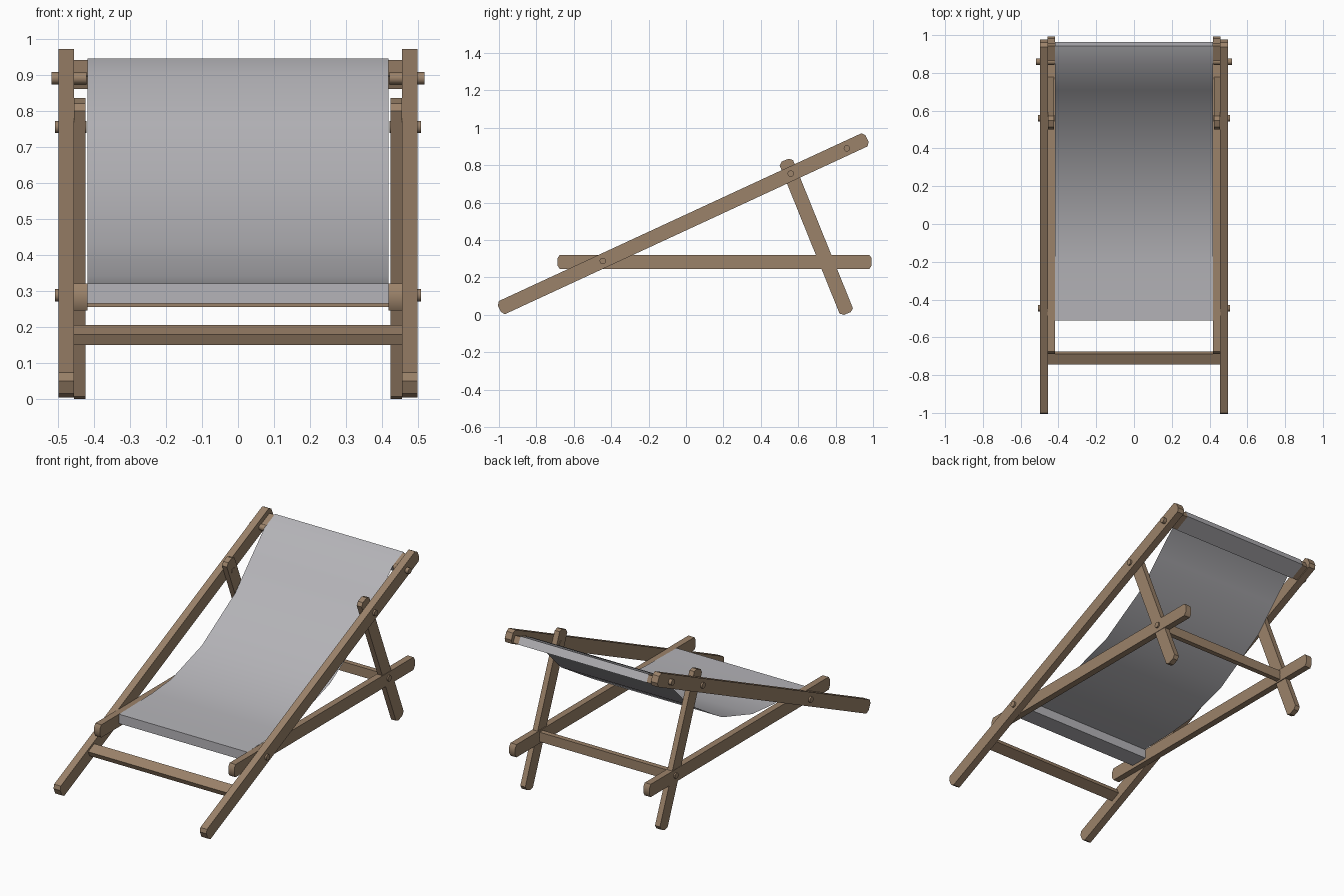
import bpy, bmesh, math
from mathutils import Vector

if "Cube" in bpy.data.objects:
    bpy.data.objects.remove(bpy.data.objects["Cube"])


def material(name, rgb):
    m = bpy.data.materials.new(name)
    m.diffuse_color = (*rgb, 1)
    m.use_nodes = True
    m.node_tree.nodes["Principled BSDF"].inputs["Base Color"].default_value = m.diffuse_color
    return m


WOOD = material("brown wood", (0.33, 0.225, 0.143))
CLOTH = material("grey canvas", (0.46, 0.455, 0.48))


def finish(name, bm, mat, mirror=False, angle=35):
    me = bpy.data.meshes.new(name)
    bm.to_mesh(me)
    bm.free()
    me.materials.append(mat)
    ob = bpy.data.objects.new(name, me)
    bpy.context.collection.objects.link(ob)
    if mirror:
        ob.modifiers.new("mirror", 'MIRROR')
    bpy.ops.object.select_all(action='DESELECT')
    ob.select_set(True)
    bpy.context.view_layer.objects.active = ob
    bpy.ops.object.shade_smooth_by_angle(angle=math.radians(angle))
    return ob


def prism(name, profile, x0, x1, mirror=False):
    """Side profile of (y, z) points pushed along x."""
    bm = bmesh.new()
    a = [bm.verts.new((x0, y, z)) for y, z in profile]
    b = [bm.verts.new((x1, y, z)) for y, z in profile]
    bm.faces.new(a)
    bm.faces.new(b[::-1])
    n = len(a)
    for i in range(n):
        j = (i + 1) % n
        bm.faces.new((a[i], b[i], b[j], a[j]))
    bmesh.ops.recalc_face_normals(bm, faces=bm.faces)
    return finish(name, bm, WOOD, mirror)


def plank(name, p, q, half, x0, x1, tip=0.015):
    """Mirrored pair of planks from p to q with softly rounded ends."""
    p, q = Vector(p), Vector(q)
    u = (q - p).normalized()
    n = Vector((-u.y, u.x))
    prof = []
    for end, d, s in ((p, -u, 1), (q, u, -1)):
        for off, back in ((1, tip), (0.5, 0), (-0.5, 0), (-1, tip)):
            prof.append(tuple(end - d * back + n * half * off * s))
    return prism(name, prof, x0, x1, True)


def bar(name, c, w, t, angle, x):
    """Crossbar with a tilted rectangular section."""
    u = Vector((math.cos(angle), math.sin(angle)))
    n = Vector((-u.y, u.x))
    c = Vector(c)
    prof = [tuple(c + u * w / 2 * i + n * t / 2 * j)
            for i, j in ((-1, -1), (1, -1), (1, 1), (-1, 1))]
    return prism(name, prof, -x, x)


def pin(name, c, x0, x1, r=0.017):
    prof = [(c[0] + r * math.cos(k * math.tau / 16),
             c[1] + r * math.sin(k * math.tau / 16)) for k in range(16)]
    return prism(name, prof, x0, x1, True)


# long sloping rails, seat rails, rear legs
TILT = math.atan(0.4627)
low_pin, mid_pin, top_pin = (-0.445, 0.288), (0.56, 0.755), (0.86, 0.89)
back_pin = (0.75, 0.285)
u = Vector((math.cos(TILT), math.sin(TILT)))
base = Vector(low_pin)
plank("long_rail", base - u * 0.609, base + u * 1.557, 0.0387, 0.455, 0.498)
plank("seat_rail", (-0.687, 0.283), (0.993, 0.283), 0.0375, 0.418, 0.457, 0.012)
v = (Vector(back_pin) - Vector(mid_pin)).normalized()
plank("rear_leg", Vector(mid_pin) - v * 0.078, Vector(back_pin) + v * 0.30,
      0.0385, 0.423, 0.455)

# crossbars
bar("foot_crossbar", (-0.71, 0.177), 0.0625, 0.032, TILT, 0.456)
bar("head_crossbar", (0.905, 0.90), 0.10, 0.042, TILT, 0.456)
bar("seat_crossbar", (-0.455, 0.292), 0.10, 0.046, 0, 0.42)
bar("rear_crossbar", (0.75, 0.283), 0.03, 0.056, 0, 0.425)

# round pins
pin("lower_pin", low_pin, 0.42, 0.508)
pin("middle_pin", mid_pin, 0.42, 0.508)
pin("upper_pin", top_pin, 0.42, 0.518)
pin("rear_pin", back_pin, 0.415, 0.465)

# canvas sheet: front sleeve, sagging seat and back, head sleeve
path = [(-0.40, 0.318), (-0.40, 0.265), (-0.51, 0.265), (-0.51, 0.32),
        (-0.40, 0.322), (-0.20, 0.326), (-0.02, 0.342), (0.26, 0.43), (0.57, 0.62),
        (0.71, 0.765), (0.845, 0.902), (0.943, 0.945), (0.964, 0.903),
        (0.870, 0.857), (0.849, 0.897)]
bm = bmesh.new()
rows = [[bm.verts.new((x, y, z)) for x in (-0.418, 0.418)] for y, z in path]
for r, s in zip(rows, rows[1:]):
    bm.faces.new((r[0], r[1], s[1], s[0]))
finish("canvas_sling", bm, CLOTH, angle=35)
